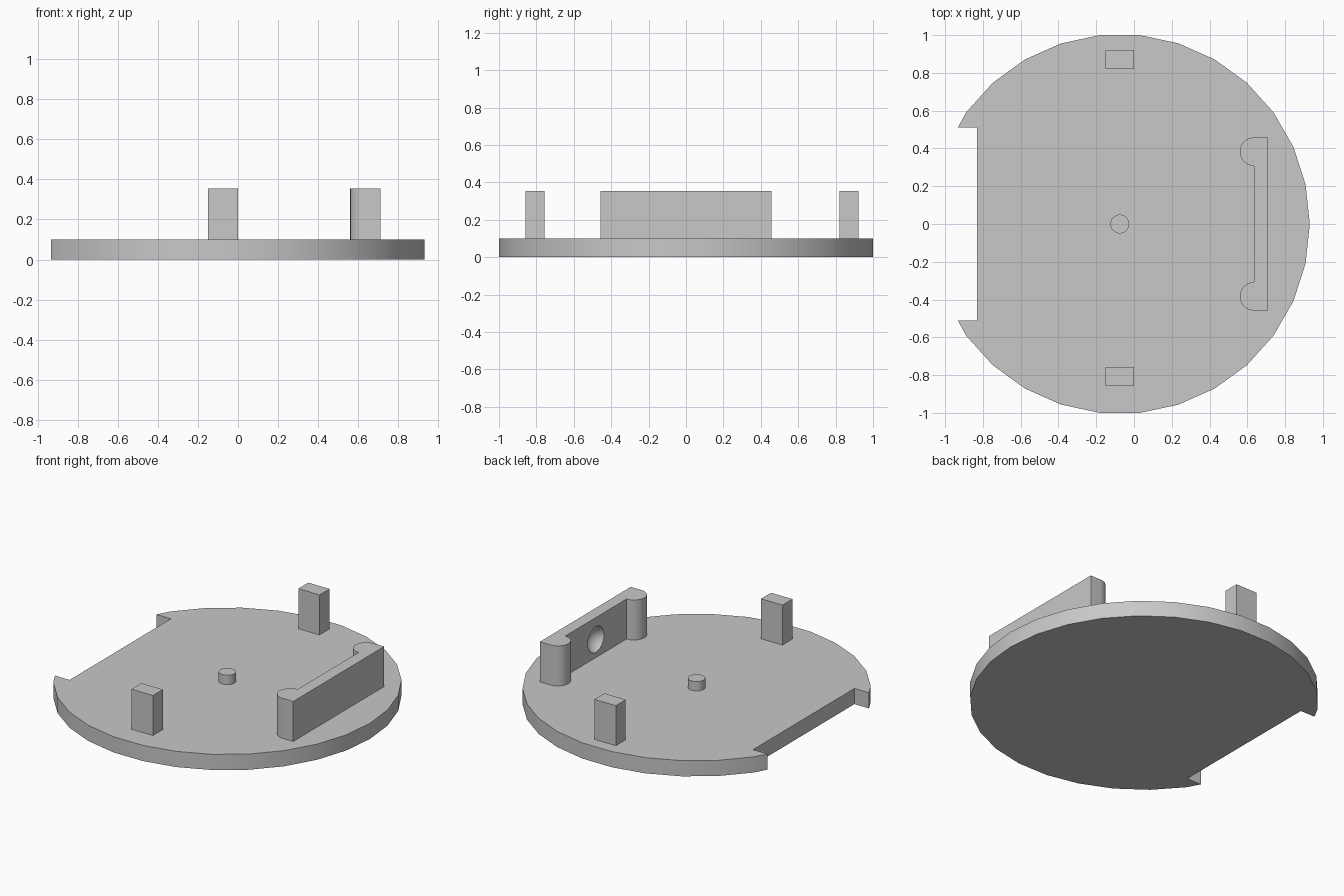
import bpy
import bmesh
from math import sin, cos, pi, radians
from mathutils import Matrix

cube = bpy.data.objects.get("Cube")
if cube:
    bpy.data.objects.remove(cube, do_unlink=True)

grey = bpy.data.materials.new("plain grey")
grey.use_nodes = True
COLOUR = (0.58, 0.58, 0.58, 1)
grey.diffuse_color = COLOUR
grey.node_tree.nodes["Principled BSDF"].inputs["Base Color"].default_value = COLOUR

CENTRE_X = -0.075
PLATE_TOP = 0.1
POST_TOP = 0.355


def arc(cx, cy, r, start, end, steps):
    """Points along an arc, angles in degrees."""
    angles = [radians(start + (end - start) * i / steps) for i in range(steps + 1)]
    return [(cx + r * cos(a), cy + r * sin(a)) for a in angles]


def link(name, bm):
    mesh = bpy.data.meshes.new(name)
    bmesh.ops.recalc_face_normals(bm, faces=bm.faces)
    bm.to_mesh(mesh)
    bm.free()
    mesh.materials.append(grey)
    obj = bpy.data.objects.new(name, mesh)
    bpy.context.collection.objects.link(obj)
    return obj


def extrude(name, outline, z0, z1):
    """Raise a flat outline into a solid."""
    bm = bmesh.new()
    base = bm.faces.new([bm.verts.new((x, y, z0)) for x, y in outline])
    top = bmesh.ops.extrude_face_region(bm, geom=[base], use_keep_orig=True)
    raised = [v for v in top["geom"] if isinstance(v, bmesh.types.BMVert)]
    bmesh.ops.translate(bm, verts=raised, vec=(0, 0, z1 - z0))
    return link(name, bm)


def activate(obj):
    bpy.ops.object.select_all(action="DESELECT")
    obj.select_set(True)
    bpy.context.view_layer.objects.active = obj


def smooth(obj):
    activate(obj)
    bpy.ops.object.shade_smooth_by_angle(angle=radians(30))


# Round base plate with a straight notch on one side
notch = [(-0.933, 0.51), (-0.83, 0.51), (-0.83, -0.51), (-0.933, -0.51)]
rim = arc(CENTRE_X, 0, 1.0055, -144, 144, 24)
smooth(extrude("base_plate", rim + notch, 0, PLATE_TOP))

# Small centre pin
smooth(extrude("centre_pin", arc(CENTRE_X, 0, 0.05, 0, 348.75, 31), PLATE_TOP, 0.16))

# Square posts at front and back
for name, y in (("front_post", -0.807), ("back_post", 0.871)):
    corners = [(CENTRE_X + sx * 0.075, y + sy * 0.05)
               for sx, sy in ((-1, -1), (1, -1), (1, 1), (-1, 1))]
    extrude(name, corners, PLATE_TOP, POST_TOP)

# Upright bracket with a rounded end at each side
outline = [(0.71, -0.458), (0.71, 0.458)]
outline += arc(0.635, 0.383, 0.075, 90, 270, 16)
outline += arc(0.635, -0.383, 0.075, 90, 270, 16)
bracket = extrude("bracket", outline, PLATE_TOP, POST_TOP)

# Round dimple in the bracket's inner face
bm = bmesh.new()
bmesh.ops.create_uvsphere(bm, u_segments=32, v_segments=16, radius=0.088,
                          matrix=Matrix.Translation((0.602, 0, 0.215)))
cutter = link("dimple_cutter", bm)
cutter.hide_render = True
cut = bracket.modifiers.new("dimple", "BOOLEAN")
cut.operation = "DIFFERENCE"
cut.solver = "EXACT"
cut.object = cutter
activate(bracket)
bpy.ops.object.modifier_apply(modifier=cut.name)
bpy.data.objects.remove(cutter, do_unlink=True)
smooth(bracket)
